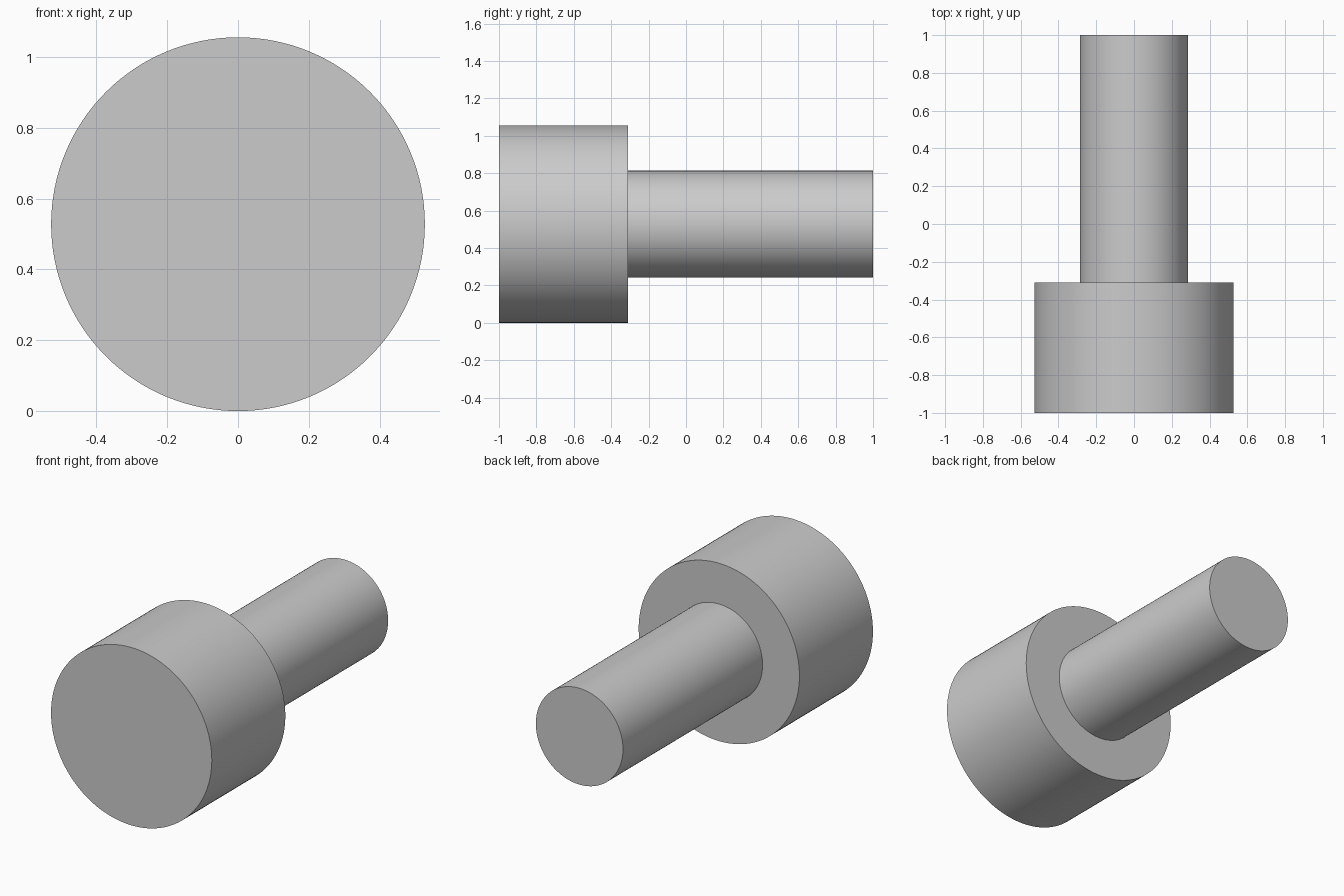
import bpy
import bmesh
import math
from mathutils import Matrix, Vector

cube = bpy.data.objects.get("Cube")
if cube:
    bpy.data.objects.remove(cube, do_unlink=True)

HEAD_RADIUS, SHAFT_RADIUS = 0.528, 0.286
FRONT, STEP, BACK = -1.0, -0.31, 1.0
SEGMENTS = 128

# Plain grey material
grey = bpy.data.materials.new("grey")
grey.use_nodes = True
colour = (0.6, 0.6, 0.6, 1.0)
grey.diffuse_color = colour
grey.node_tree.nodes["Principled BSDF"].inputs["Base Color"].default_value = colour

# Head: a wide disc lying along y
bm = bmesh.new()
placement = (Matrix.Translation((0, (FRONT + STEP) / 2, HEAD_RADIUS))
             @ Matrix.Rotation(math.radians(-90), 4, "X"))
bmesh.ops.create_cone(bm, cap_ends=True, segments=SEGMENTS, radius1=HEAD_RADIUS,
                      radius2=HEAD_RADIUS, depth=STEP - FRONT, matrix=placement)

# Shaft: inset the back of the head and extrude it
back_face = max(bm.faces, key=lambda f: f.calc_center_median().y)
bmesh.ops.inset_region(bm, faces=[back_face], thickness=HEAD_RADIUS - SHAFT_RADIUS)
shaft = bmesh.ops.extrude_discrete_faces(bm, faces=[back_face])["faces"][0]
bmesh.ops.translate(bm, verts=shaft.verts, vec=Vector((0, BACK - STEP, 0)))
bmesh.ops.recalc_face_normals(bm, faces=bm.faces)

mesh = bpy.data.meshes.new("headed_pin")
bm.to_mesh(mesh)
bm.free()
mesh.materials.append(grey)
pin = bpy.data.objects.new("headed_pin", mesh)
bpy.context.collection.objects.link(pin)

# Smooth round walls with sharp rims
bpy.ops.object.select_all(action="DESELECT")
pin.select_set(True)
bpy.context.view_layer.objects.active = pin
bpy.ops.object.shade_smooth_by_angle(angle=math.radians(30))
